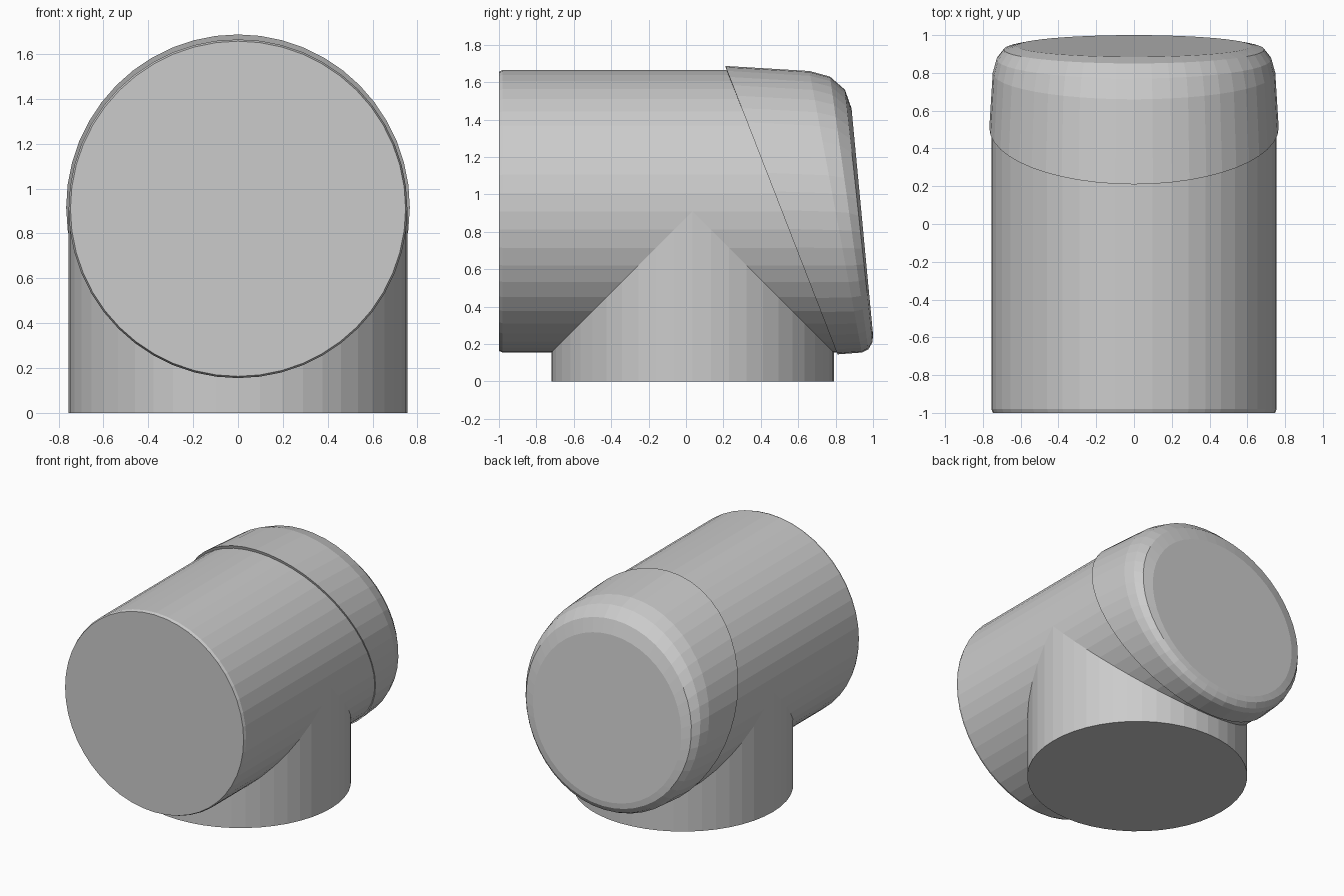
import bpy, bmesh, math

if "Cube" in bpy.data.objects:
    bpy.data.objects.remove(bpy.data.objects["Cube"])

N = 48                      # sides around every pipe
R, ZC, YC = 0.755, 0.91, 0.035

grey = bpy.data.materials.new("light grey")
grey.diffuse_color = (0.6, 0.6, 0.6, 1)
grey.use_nodes = True
grey.node_tree.nodes["Principled BSDF"].inputs["Base Color"].default_value = grey.diffuse_color


def loft(name, rings, cap_first=False, cap_last=False, skip=()):
    """Skin a list of equal-length point rings; skip lists gaps left open."""
    bm = bmesh.new()
    loops = [[bm.verts.new(p) for p in ring] for ring in rings]
    for k in range(len(loops) - 1):
        if k in skip:
            continue
        a, b = loops[k], loops[k + 1]
        for i in range(N):
            j = (i + 1) % N
            bm.faces.new((a[i], a[j], b[j], b[i]))
    if cap_first:
        bm.faces.new(loops[0])
    if cap_last:
        bm.faces.new(loops[-1])
    bmesh.ops.remove_doubles(bm, verts=bm.verts, dist=1e-4)
    bmesh.ops.recalc_face_normals(bm, faces=bm.faces)
    me = bpy.data.meshes.new(name)
    bm.to_mesh(me)
    bm.free()
    me.materials.append(grey)
    ob = bpy.data.objects.new(name, me)
    bpy.context.collection.objects.link(ob)
    return ob


angles = [2 * math.pi * i / N for i in range(N)]


def pipe_ring(y_of_z, r=R):
    pts = []
    for a in angles:
        z = ZC + r * math.sin(a)
        pts.append((r * math.cos(a), y_of_z(z), z))
    return pts


def notch(z):
    """Half-width of the opening cut by the vertical pipe."""
    return max(0.0, ZC - z)


# horizontal pipe, mitred around the vertical one, ending inside the end cap
loft("horizontal_pipe", [
    pipe_ring(lambda z: -1.0, R - 0.008),
    pipe_ring(lambda z: -0.98),
    pipe_ring(lambda z: YC - notch(z)),
    pipe_ring(lambda z: YC + notch(z)),
    pipe_ring(lambda z: 0.84 - 0.39 * (z - 0.15)),
], cap_first=True, skip=(2,))

# vertical pipe, its top following the mitre
base = [(R * math.cos(a), YC + R * math.sin(a), 0) for a in angles]
top = [(x, y, ZC - abs(y - YC)) for x, y, _ in base]
loft("vertical_pipe", [base, top], cap_first=True)


# slanted rounded end cap: rings given by top (y, z), bottom (y, z), half width
def cap_ring(yt, zt, yb, zb, w):
    return [(w * math.cos(a),
             (yt + yb) / 2 + (yt - yb) / 2 * math.sin(a),
             (zt + zb) / 2 + (zt - zb) / 2 * math.sin(a)) for a in angles]


loft("end_cap", [cap_ring(*p) for p in (
    (0.22, 1.655, 0.815, 0.165, 0.75),
    (0.21, 1.687, 0.81, 0.145, 0.766),
    (0.66, 1.66, 0.94, 0.155, 0.748),
    (0.77, 1.63, 0.975, 0.172, 0.728),
    (0.85, 1.56, 0.997, 0.21, 0.69),
    (0.885, 1.46, 1.0, 0.25, 0.62),
)], cap_last=True)
